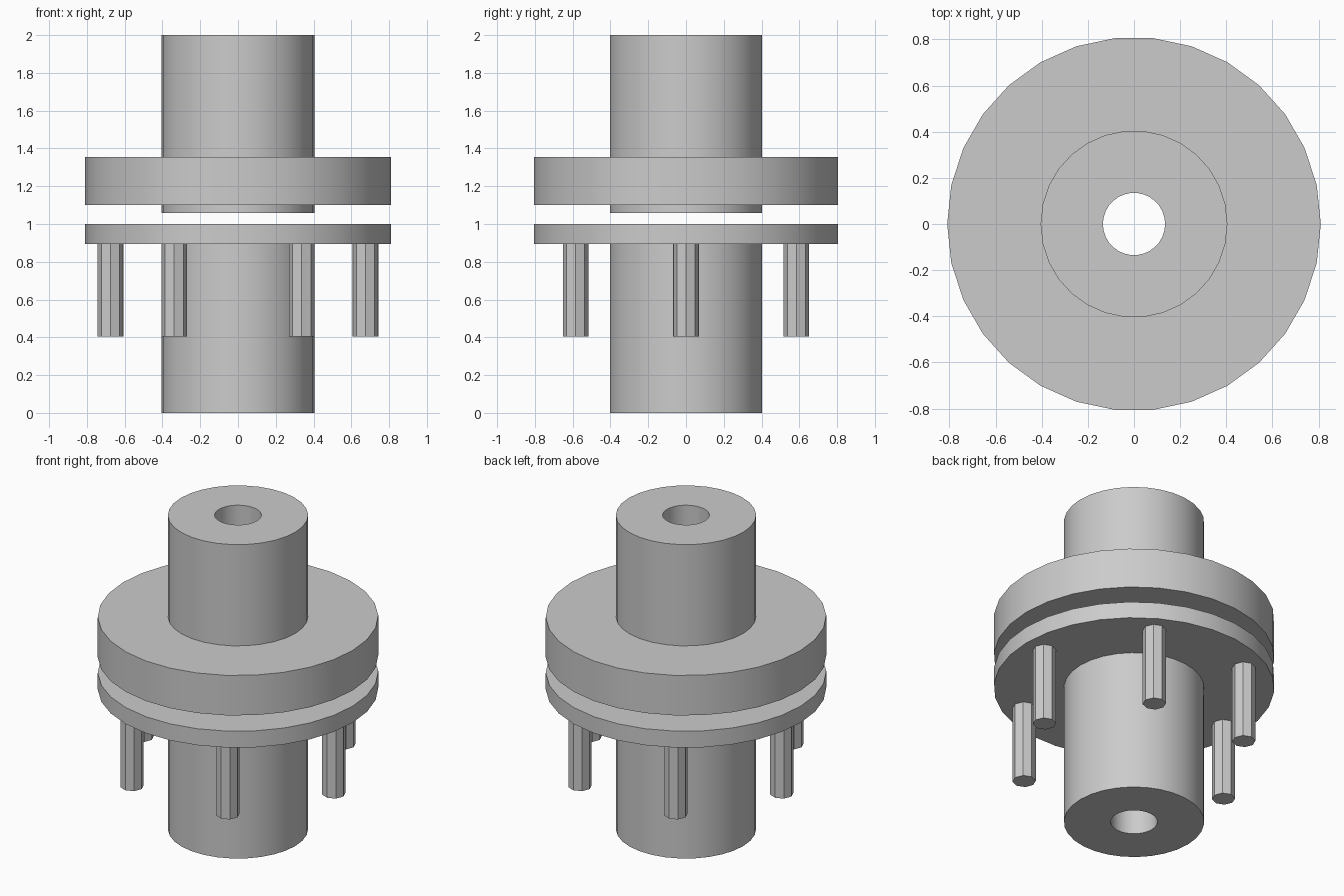
import bpy, bmesh, math

if "Cube" in bpy.data.objects:
    bpy.data.objects.remove(bpy.data.objects["Cube"])

SEGS = 30
HUB_R, DISC_R, BORE_R = 0.405, 0.81, 0.135

grey = bpy.data.materials.new("plain grey")
grey.diffuse_color = (0.6, 0.6, 0.6, 1)
grey.use_nodes = True
grey.node_tree.nodes["Principled BSDF"].inputs["Base Color"].default_value = grey.diffuse_color


def finish(name, bm):
    bmesh.ops.recalc_face_normals(bm, faces=bm.faces)
    mesh = bpy.data.meshes.new(name)
    bm.to_mesh(mesh)
    bm.free()
    obj = bpy.data.objects.new(name, mesh)
    bpy.context.collection.objects.link(obj)
    mesh.materials.append(grey)
    bpy.ops.object.select_all(action='DESELECT')
    obj.select_set(True)
    bpy.context.view_layer.objects.active = obj
    bpy.ops.object.shade_smooth_by_angle(angle=math.radians(30))
    return obj


def turned(name, profile):
    """Revolve a closed (radius, height) profile around the z axis."""
    bm = bmesh.new()
    rings = []
    for i in range(SEGS):
        a = 2 * math.pi * i / SEGS
        rings.append([bm.verts.new((r * math.cos(a), r * math.sin(a), z))
                      for r, z in profile])
    n = len(profile)
    for i in range(SEGS):
        a, b = rings[i], rings[(i + 1) % SEGS]
        for j in range(n):
            k = (j + 1) % n
            bm.faces.new((a[j], b[j], b[k], a[k]))
    return finish(name, bm)


def pin(name, x, y, z0, z1, radius=0.0675, sides=8):
    bm = bmesh.new()
    bottom = bm.faces.new([
        bm.verts.new((x + radius * math.cos(2 * math.pi * i / sides),
                      y + radius * math.sin(2 * math.pi * i / sides), z0))
        for i in range(sides)])
    ext = bmesh.ops.extrude_face_region(bm, geom=[bottom], use_keep_orig=True)
    top = [v for v in ext["geom"] if isinstance(v, bmesh.types.BMVert)]
    bmesh.ops.translate(bm, verts=top, vec=(0, 0, z1 - z0))
    return finish(name, bm)


# Lower half: hub with thin flange flush with its top, bored through
turned("lower_flange_hub", [
    (BORE_R, 0), (HUB_R, 0), (HUB_R, 0.895), (DISC_R, 0.895),
    (DISC_R, 1.0), (BORE_R, 1.0)])

# Upper half: thick flange with a short spigot below, bored through
turned("upper_flange_hub", [
    (BORE_R, 1.057), (HUB_R, 1.057), (HUB_R, 1.1), (DISC_R, 1.1),
    (DISC_R, 1.355), (HUB_R, 1.355), (HUB_R, 2.0), (BORE_R, 2.0)])

# Six pins hanging under the lower flange
for i in range(6):
    a = math.radians(60 * i)
    pin(f"pin_{i + 1}", 0.675 * math.cos(a), 0.675 * math.sin(a), 0.405, 0.9)
